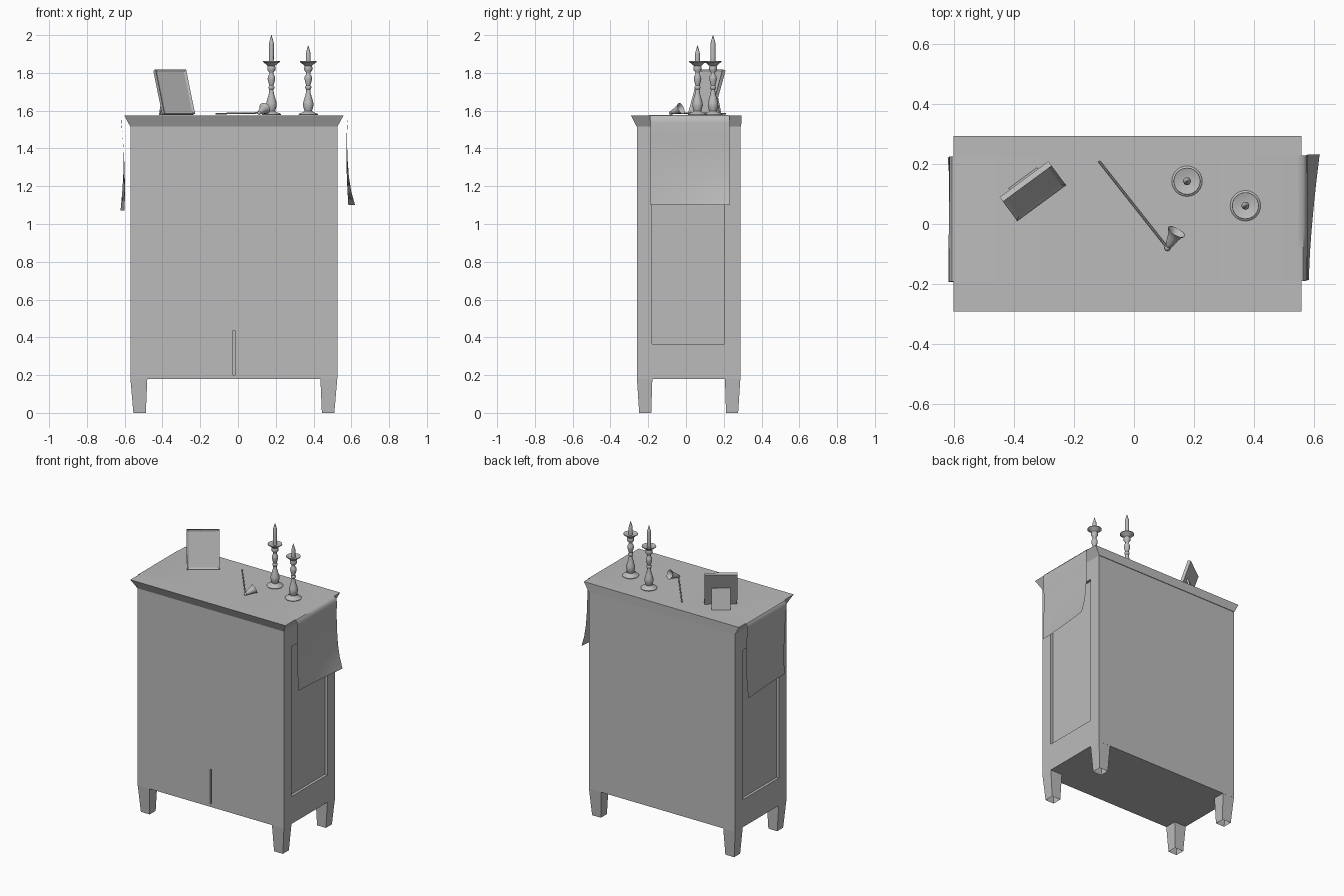
import bpy, bmesh, math
from mathutils import Vector, Matrix

if "Cube" in bpy.data.objects:
    bpy.data.objects.remove(bpy.data.objects["Cube"])

grey = bpy.data.materials.new("plain_grey")
grey.diffuse_color = (0.5, 0.5, 0.5, 1)
grey.use_nodes = True
grey.node_tree.nodes["Principled BSDF"].inputs["Base Color"].default_value = grey.diffuse_color


def make(name, verts, faces, smooth=False):
    me = bpy.data.meshes.new(name)
    me.from_pydata([tuple(v) for v in verts], [], faces)
    bm = bmesh.new()
    bm.from_mesh(me)
    bmesh.ops.recalc_face_normals(bm, faces=bm.faces)
    bm.to_mesh(me)
    bm.free()
    me.materials.append(grey)
    ob = bpy.data.objects.new(name, me)
    bpy.context.collection.objects.link(ob)
    if smooth:
        bpy.ops.object.select_all(action='DESELECT')
        ob.select_set(True)
        bpy.context.view_layer.objects.active = ob
        bpy.ops.object.shade_smooth_by_angle(angle=math.radians(40))
    return ob


def frustum(name, low, high, open_bottom=False):
    """Block between two rectangles, each (x0, x1, y0, y1, z)."""
    vs = []
    for x0, x1, y0, y1, z in (low, high):
        vs += [(x0, y0, z), (x1, y0, z), (x1, y1, z), (x0, y1, z)]
    fs = [(i, (i + 1) % 4, (i + 1) % 4 + 4, i + 4) for i in range(4)] + [(4, 5, 6, 7)]
    if not open_bottom:
        fs.append((3, 2, 1, 0))
    return make(name, vs, fs)


def box(name, x0, x1, y0, y1, z0, z1):
    return frustum(name, (x0, x1, y0, y1, z0), (x0, x1, y0, y1, z1))


def lathe(name, profile, mat, n=24, cap=True):
    vs, fs = [], []
    for r, z in profile:
        for i in range(n):
            a = 2 * math.pi * i / n
            vs.append(mat @ Vector((r * math.cos(a), r * math.sin(a), z)))
    for k in range(len(profile) - 1):
        for i in range(n):
            j = (i + 1) % n
            fs.append((k * n + i, k * n + j, k * n + n + j, k * n + n + i))
    if cap:
        fs.append(tuple(range(n - 1, -1, -1)))
        fs.append(tuple(range(len(vs) - n, len(vs))))
    return make(name, vs, fs, True)


def along(a, b):
    """Matrix with its origin at a and local z pointing to b."""
    a, b = Vector(a), Vector(b)
    return Matrix.Translation(a) @ (b - a).to_track_quat('Z', 'Y').to_matrix().to_4x4()


# Cabinet body with recessed side panels and a slit in the front
X0, X1, Y0, Y1 = -0.57, 0.526, -0.26, 0.288
body = box("cabinet_body", X0, X1, Y0, Y1, 0.18, 1.52)
cutters = [box("panel_cutter", X1 - 0.018, X1 + 0.05, -0.18, 0.205, 0.366, 1.38),
           box("panel_cutter", X0 - 0.05, X0 + 0.018, -0.18, 0.205, 0.366, 1.38),
           box("slit_cutter", -0.026, -0.016, Y0 - 0.05, Y0 + 0.012, 0.2, 0.435)]
bpy.context.view_layer.objects.active = body
for c in cutters:
    c.hide_render = True
    m = body.modifiers.new("cut", 'BOOLEAN')
    m.operation, m.solver, m.object = 'DIFFERENCE', 'EXACT', c
    bpy.ops.object.modifier_apply(modifier=m.name)
    bpy.data.objects.remove(c)

# Flared top
frustum("cabinet_top", (X0, X1, Y0 - 0.002, Y1 + 0.004, 1.515),
        (-0.602, 0.559, -0.292, 0.294, 1.575))

# Tapered legs, hollow underneath
for sx, lx in (("left", X0), ("right", X1)):
    for sy, ly in (("front", Y0), ("back", Y1)):
        dx = 1 if lx < 0 else -1
        dy = 1 if ly < 0 else -1

        def ring(o, i, oy, iy, z):
            xs = sorted((lx + dx * o, lx + dx * i))
            ys = sorted((ly + dy * oy, ly + dy * iy))
            return (*xs, *ys, z)
        frustum(f"{sy}_{sx}_leg", ring(0.016, 0.082, 0.012, 0.076, 0),
                ring(0, 0.09, 0, 0.082, 0.185), True)

# Runner cloth: (front x, back x, z) across the top and down both ends
path = [(-0.60, -0.622, 1.072), (-0.599, -0.612, 1.18), (-0.60, -0.606, 1.29),
        (-0.606, -0.607, 1.40), (-0.612, -0.612, 1.48), (-0.619, -0.617, 1.54),
        (-0.617, -0.616, 1.562), (-0.608, -0.608, 1.574), (-0.59, -0.59, 1.578),
        (-0.3, -0.3, 1.577), (0.0, 0.0, 1.577), (0.3, 0.3, 1.577),
        (0.545, 0.545, 1.578), (0.565, 0.565, 1.574), (0.576, 0.577, 1.56),
        (0.579, 0.58, 1.535), (0.575, 0.577, 1.47), (0.574, 0.579, 1.36),
        (0.576, 0.587, 1.25), (0.58, 0.60, 1.17), (0.584, 0.62, 1.10)]
N = 8
vs = []
for k, (xf, xb, z) in enumerate(path):
    yf = -0.195 + 0.008 * k / 20
    yb = 0.222 + 0.011 * k / 20
    for i in range(N + 1):
        t = i / N
        vs.append((xf + (xb - xf) * t ** 1.5, yf + (yb - yf) * t, z))
fs = [(k * (N + 1) + i, k * (N + 1) + i + 1, (k + 1) * (N + 1) + i + 1, (k + 1) * (N + 1) + i)
      for k in range(len(path) - 1) for i in range(N)]
make("runner_cloth", vs, fs, True)

# Leaning picture frame with recessed picture
u = Vector((0.163, 0.12, 0)).normalized()
h = Vector((-u.y, u.x, 0))
v = (h * 0.08 + Vector((0, 0, 0.235))).normalized()
n = u.cross(v)
origin = Vector((-0.39, 0.01, 1.584))
frame = box("picture_frame", 0, 0.202, 0, 0.248, -0.02, 0)
bm = bmesh.new()
bm.from_mesh(frame.data)
front = [f for f in bm.faces if f.normal.z > 0.9]
bmesh.ops.inset_region(bm, faces=front, thickness=0.018, depth=-0.006)
bm.to_mesh(frame.data)
bm.free()
rot = Matrix((u, v, n)).transposed().to_4x4()
frame.matrix_world = Matrix.Translation(origin) @ rot

# Prop behind the frame
prof = [(0.105, 1.577), (0.072, 1.71), (0.058, 1.71), (0.095, 1.577)]
base = Vector((origin.x, origin.y, 0))
vs = [base + u * s + h * a + Vector((0, 0, z)) for s in (0.042, 0.159) for a, z in prof]
make("frame_prop", vs, [(0, 1, 2, 3), (7, 6, 5, 4)] +
     [(i, (i + 1) % 4, (i + 1) % 4 + 4, i + 4) for i in range(4)])

# Candlesticks and candles
stick = [(0.05, 0), (0.051, 0.004), (0.046, 0.009), (0.028, 0.014), (0.02, 0.022),
         (0.024, 0.035), (0.028, 0.05), (0.027, 0.065), (0.02, 0.09), (0.013, 0.115),
         (0.011, 0.135), (0.016, 0.142), (0.016, 0.15), (0.011, 0.156), (0.015, 0.17),
         (0.02, 0.19), (0.019, 0.203), (0.011, 0.216), (0.011, 0.225), (0.021, 0.237),
         (0.022, 0.25), (0.019, 0.26), (0.03, 0.27), (0.045, 0.281), (0.044, 0.285),
         (0.018, 0.277)]
for side, x, y, top in (("left", 0.177, 0.143, 2.0), ("right", 0.372, 0.061, 1.945)):
    at = Matrix.Translation((x, y, 1.577))
    lathe(f"{side}_candlestick", stick, at)
    t = top - 1.577
    lathe(f"{side}_candle", [(0.012, 0.265), (0.013, t - 0.045), (0.011, t - 0.035),
                             (0.006, t - 0.018), (0.001, t)], at, 16)

# Candle snuffer: bell, knob and long handle
tip = (0.112, -0.08, 1.588)
lathe("snuffer_bell", [(0.004, 0), (0.010, 0.006), (0.015, 0.022), (0.020, 0.042),
                       (0.025, 0.056), (0.032, 0.066), (0.023, 0.056), (0.018, 0.042),
                       (0.013, 0.022), (0.001, 0.008)], along(tip, (0.142, -0.025, 1.612)), 20)
lathe("snuffer_knob", [(0.01 * math.sin(a) + 1e-4, -0.01 * math.cos(a))
                       for a in [math.pi * i / 8 for i in range(9)]],
      Matrix.Translation(tip), 12)
end = (-0.117, 0.21, 1.584)
length = (Vector(end) - Vector(tip)).length
lathe("snuffer_handle", [(0.004, 0), (0.004, length)], along(tip, end), 8)
